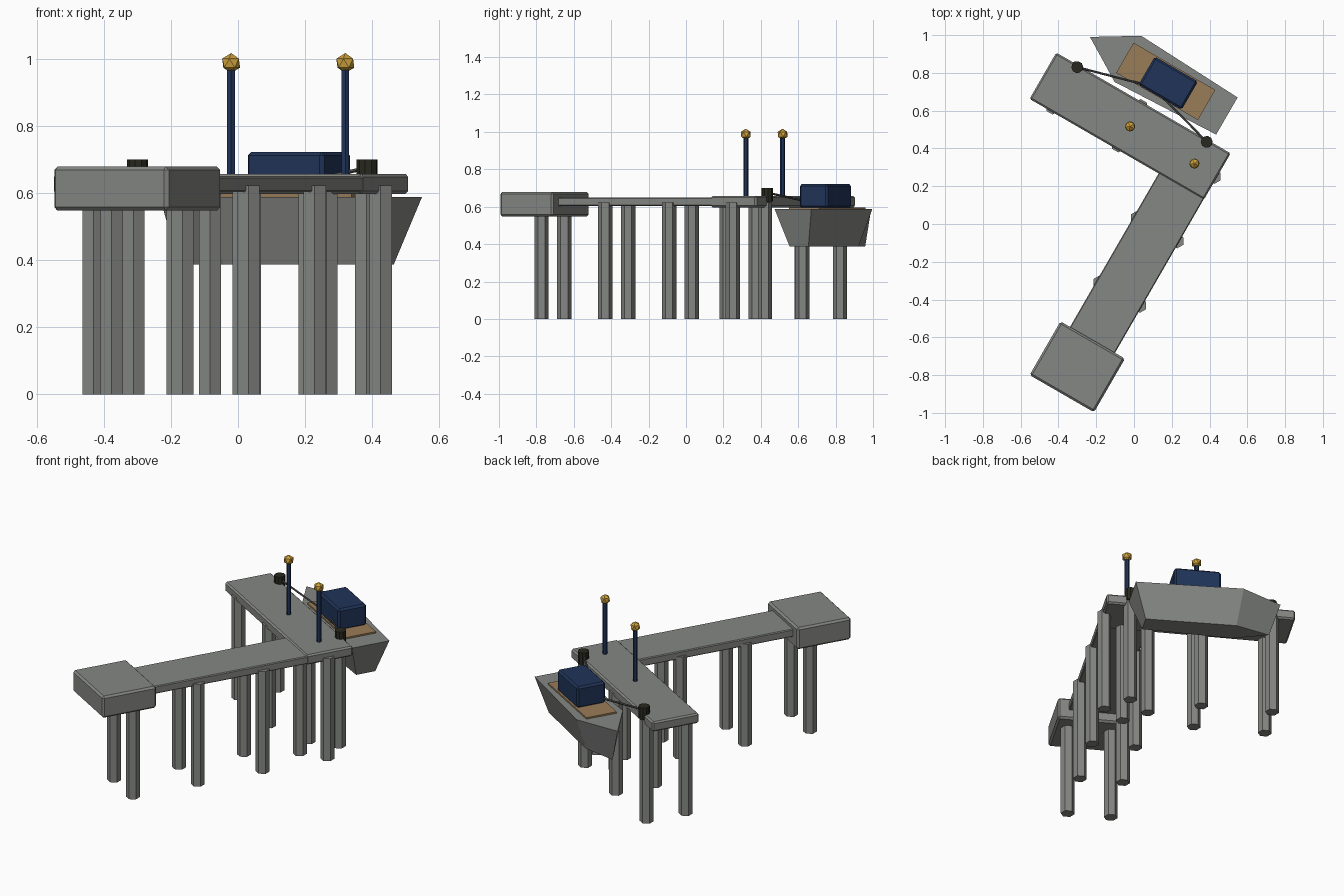
import bpy, bmesh, math
from mathutils import Matrix, Vector

if "Cube" in bpy.data.objects:
    bpy.data.objects.remove(bpy.data.objects["Cube"])

# The whole pier is laid out along its own axes, then turned 30 degrees
TURN = Matrix.Rotation(math.radians(-30), 4, 'Z')


def material(name, rgb):
    m = bpy.data.materials.new(name)
    m.diffuse_color = (*rgb, 1)
    m.use_nodes = True
    m.node_tree.nodes["Principled BSDF"].inputs["Base Color"].default_value = m.diffuse_color
    return m


GREY = material("concrete grey", (0.235, 0.243, 0.228))
TAN = material("deck tan", (0.32, 0.20, 0.095))
NAVY = material("navy blue", (0.014, 0.034, 0.098))
GOLD = material("lamp gold", (0.62, 0.36, 0.045))
DARK = material("bollard black", (0.022, 0.022, 0.014))
ROPE = material("rope grey", (0.09, 0.095, 0.09))


def finish(name, bm, mat, bevel=0):
    bmesh.ops.recalc_face_normals(bm, faces=bm.faces)
    mesh = bpy.data.meshes.new(name)
    bm.to_mesh(mesh)
    bm.free()
    mesh.materials.append(mat)
    ob = bpy.data.objects.new(name, mesh)
    bpy.context.collection.objects.link(ob)
    ob.matrix_world = TURN
    if bevel:
        mod = ob.modifiers.new("bevel", 'BEVEL')
        mod.width = bevel
        mod.segments = 1
    return ob


def box(name, x, y, z, mat, bevel=0):
    bm = bmesh.new()
    bmesh.ops.create_cube(bm, size=1)
    for v in bm.verts:
        v.co = [lo + (c + 0.5) * (hi - lo) for c, (lo, hi) in zip(v.co, (x, y, z))]
    return finish(name, bm, mat, bevel)


def loft(name, bottom, top, mat):
    # closed solid between two matching outlines
    bm = bmesh.new()
    a = [bm.verts.new(p) for p in bottom]
    b = [bm.verts.new(p) for p in top]
    bm.faces.new(a)
    bm.faces.new(b)
    n = len(a)
    for i in range(n):
        j = (i + 1) % n
        bm.faces.new((a[i], a[j], b[j], b[i]))
    return finish(name, bm, mat)


def rod(name, p, q, radius, sides, mat):
    p, q = Vector(p), Vector(q)
    rot = Vector((0, 0, 1)).rotation_difference(q - p)
    ring = [rot @ Vector((radius * math.cos(math.tau * i / sides),
                          radius * math.sin(math.tau * i / sides), 0)) for i in range(sides)]
    return loft(name, [p + r for r in ring], [q + r for r in ring], mat)


# Decks
box("shore_abutment", (-0.079, 0.315), (-0.969, -0.641), (0.547, 0.679), GREY, 0.011)
box("walkway_deck", (-0.021, 0.254), (-0.67, 0.31), (0.603, 0.65), GREY, 0.005)
box("pier_head_deck", (-0.81, 0.256), (0.297, 0.580), (0.597, 0.657), GREY, 0.009)

# Hexagonal piles: pairs under the walkway and under the pier head
spots = [(0.121 + s * 0.122, -0.752 + 0.394 * i) for i in range(4) for s in (-1, 1)]
spots += [(x, y) for x in (-0.682, -0.281, 0.12) for y in (0.32, 0.557)]
for i, (x, y) in enumerate(spots):
    rod(f"pile_{i + 1}", (x, y, 0), (x, y, 0.622), 0.0385, 6, GREY)

# Lamp posts with faceted globes
for i, x in enumerate((-0.276, 0.117)):
    rod(f"lamp_post_{i + 1}", (x, 0.437, 0.645), (x, 0.437, 0.975), 0.0135, 6, NAVY)
    bm = bmesh.new()
    bmesh.ops.create_icosphere(bm, subdivisions=1, radius=0.030,
                               matrix=Matrix.Translation((x, 0.437, 0.987)))
    finish(f"lamp_globe_{i + 1}", bm, GOLD)

# Bollards and mooring ropes
for i, x in enumerate((-0.675, 0.116)):
    rod(f"bollard_{i + 1}", (x, 0.569, 0.627), (x, 0.569, 0.700), 0.0315, 10, DARK)
    rod(f"mooring_rope_{i + 1}", (x, 0.569, 0.675), (-0.28, 0.678, 0.61), 0.006, 6, ROPE)

# Boat hull: pointed outline tapering towards the keel
BOAT_Y = 0.741
outline = [(0.14, -0.1135), (0.14, 0.1135), (-0.465, 0.141), (-0.697, 0), (-0.465, -0.141)]
sheer = [(x, BOAT_Y + y, 0.588) for x, y in outline]
keel = [(-0.28 + (x + 0.28) * 0.845, BOAT_Y + y * 0.51, 0.387) for x, y in outline]
loft("boat_hull", keel, sheer, GREY)

# Boat deck plate and cabin
box("boat_deck", (-0.482, 0.018), (0.646, 0.830), (0.582, 0.597), TAN)
box("boat_cabin", (-0.348, -0.084), (0.650, 0.823), (0.592, 0.722), NAVY, 0.011)
